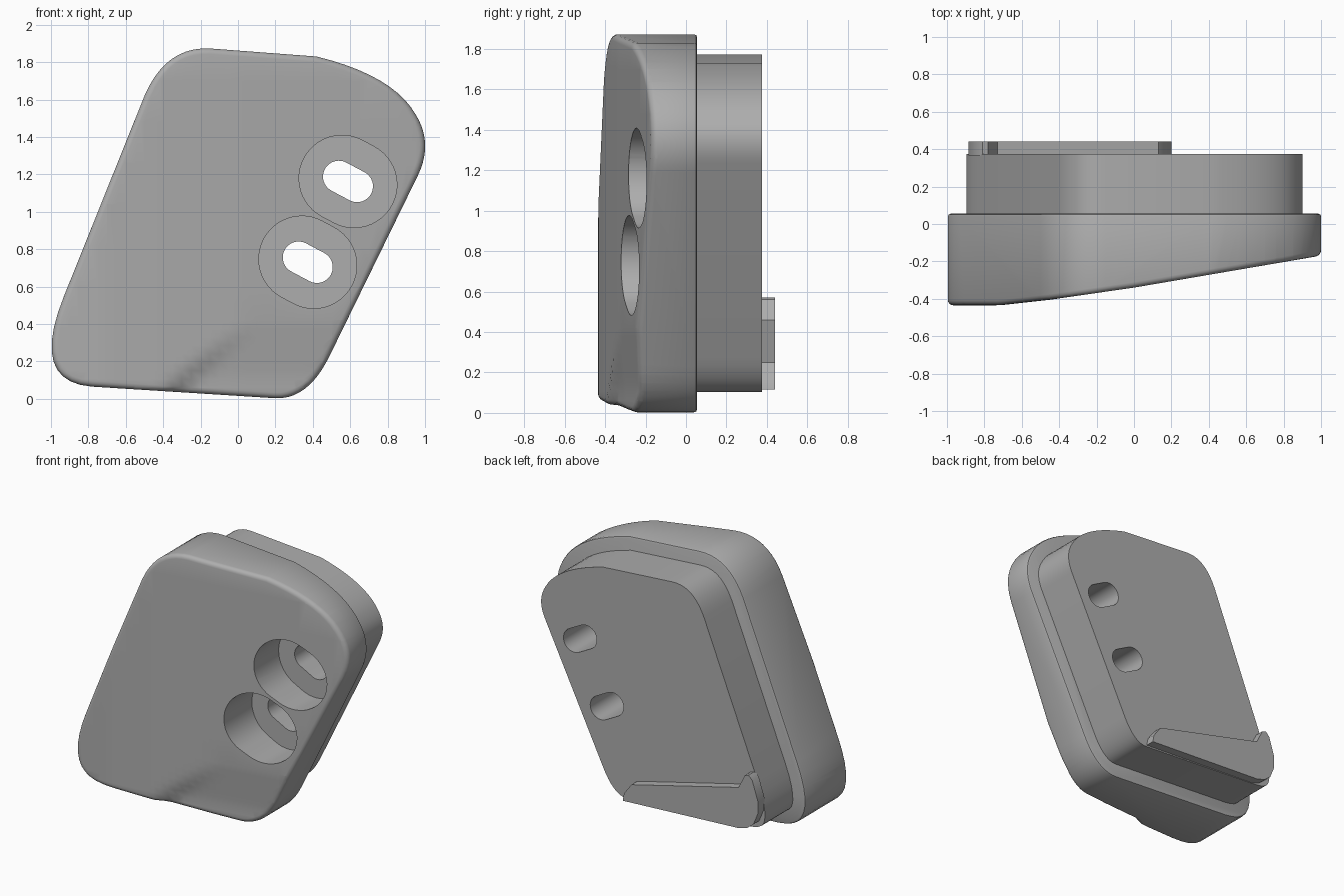
import bpy, bmesh, math
from mathutils import Vector

cube = bpy.data.objects.get("Cube")
if cube:
    bpy.data.objects.remove(cube, do_unlink=True)

grey = bpy.data.materials.new("plain_grey")
grey.use_nodes = True
grey.diffuse_color = (0.42, 0.42, 0.42, 1)
grey.node_tree.nodes["Principled BSDF"].inputs["Base Color"].default_value = grey.diffuse_color

# Rounded corners of the outline, counter-clockwise: start, control, end (x, z)
CORNERS = [
    ((-0.93, 0.55), (-1.117, 0.09), (-0.78, 0.065)),
    ((0.2, 0.003), (0.376, -0.005), (0.49, 0.23)),
    ((0.96, 1.19), (1.046, 1.365), (0.95, 1.52)),
    ((0.95, 1.52), (0.83, 1.73), (0.42, 1.83)),
    ((-0.15, 1.873), (-0.386, 1.885), (-0.5, 1.62)),
]


def outline(steps=10):
    pts = []
    for a, b, c in CORNERS:
        a, b, c = Vector(a), Vector(b), Vector(c)
        for i in range(steps + 1):
            t = i / steps
            p = a * (1 - t) ** 2 + b * 2 * t * (1 - t) + c * t * t
            if not pts or (p - pts[-1]).length > 1e-4:
                pts.append(p)
    return pts


def inset(pts, d):
    result = []
    for i, p in enumerate(pts):
        t = (pts[(i + 1) % len(pts)] - p).normalized() + (p - pts[i - 1]).normalized()
        t.normalize()
        result.append(p + Vector((-t.y, t.x)) * d)
    return result


def slot(cx, cz, half, radius, steps=24):
    """Oblong hole outline, tilted down towards +x."""
    tilt = math.radians(-28)
    axis = Vector((math.cos(tilt), math.sin(tilt))) * half
    pts = []
    for side in (1, -1):
        start = tilt - math.pi / 2 + (0 if side == 1 else math.pi)
        for i in range(steps + 1):
            a = start + math.pi * i / steps
            pts.append(Vector((cx, cz)) + axis * side
                       + Vector((math.cos(a), math.sin(a))) * radius)
    return pts


def prism(pts, front, back):
    """Extrude an x-z profile along y; returns bmesh."""
    bm = bmesh.new()
    f = bm.faces.new([bm.verts.new((p[0], front, p[1])) for p in pts])
    ext = bmesh.ops.extrude_face_region(bm, geom=[f])["geom"]
    for v in ext:
        if isinstance(v, bmesh.types.BMVert):
            v.co.y = back
    bmesh.ops.recalc_face_normals(bm, faces=bm.faces[:])
    return bm


def finish(name, bm):
    bmesh.ops.recalc_face_normals(bm, faces=bm.faces[:])
    me = bpy.data.meshes.new(name)
    bm.to_mesh(me)
    bm.free()
    me.materials.append(grey)
    ob = bpy.data.objects.new(name, me)
    bpy.context.collection.objects.link(ob)
    return ob


def activate(ob):
    bpy.ops.object.select_all(action="DESELECT")
    ob.select_set(True)
    bpy.context.view_layer.objects.active = ob


def cut(ob, pts, front, back):
    cutter = finish("hole_cutter", prism(pts, front, back))
    cutter.hide_render = True
    mod = ob.modifiers.new("hole", "BOOLEAN")
    mod.operation, mod.solver, mod.object = "DIFFERENCE", "EXACT", cutter
    activate(ob)
    bpy.ops.object.modifier_apply(modifier=mod.name)
    bpy.data.objects.remove(cutter, do_unlink=True)


def round_rim(bm, y, width, segments):
    rim = [e for e in bm.edges if all(abs(v.co.y - y) < 1e-4 for v in e.verts)]
    bmesh.ops.bevel(bm, geom=rim, offset=width, segments=segments, profile=0.5,
                    affect="EDGES")


SLOPE = [(-1.2, -0.435), (-0.72, -0.435), (-0.45, -0.405), (0, -0.34), (1.2, -0.135)]


def front_depth(x, z):
    """Sloping front, with a shallow step that fades out above the lower edge."""
    y = SLOPE[-1][1]
    for (x0, y0), (x1, y1) in zip(SLOPE, SLOPE[1:]):
        if x0 <= x <= x1:
            y = y0 + (y1 - y0) * (x - x0) / (x1 - x0)
            break
    across = ((x + 0.35) * 0.33 - (z - 0.05) * 0.4) / 0.52
    t = min(1, max(0, across / 0.07 + 0.5))
    fade = min(1, max(0, (0.42 - z) / 0.3))
    return y + 0.035 * fade * t * t * (3 - 2 * t)


shape = outline()

# Front shell: flat block, rounded rims, then sloped front
FLAT = -1.0
bm = prism(shape, FLAT, 0.055)
round_rim(bm, FLAT, 0.03, 4)
round_rim(bm, 0.055, 0.015, 2)
for axis, lo, count, step in ((0, -0.95, 39, 0.05), (2, 0.06, 9, 0.045), (2, 0.6, 6, 0.22)):
    for i in range(count):
        co, no = Vector(), Vector()
        co[axis], no[axis] = lo + i * step, 1
        faces = [f for f in bm.faces if f.calc_center_median().y < FLAT + 0.04]
        geom = set(faces)
        for f in faces:
            geom.update(f.edges)
            geom.update(f.verts)
        bmesh.ops.bisect_plane(bm, geom=list(geom), plane_co=co, plane_no=no, dist=1e-4)
for v in bm.verts:
    if v.co.y < FLAT + 0.04:
        v.co.y = front_depth(v.co.x, v.co.z) + v.co.y - FLAT
front_shell = finish("front_shell", bm)

# Back plate
back_plate = finish("back_plate", prism(inset(shape, 0.1), 0.04, 0.375))

# Two counterbored slots
for cx, cz in ((0.588, 1.162), (0.373, 0.73)):
    cut(front_shell, slot(cx, cz, 0.036, 0.23), -0.8, 0.0)
    cut(front_shell, slot(cx, cz, 0.055, 0.085), -0.8, 0.3)
    cut(back_plate, slot(cx, cz, 0.055, 0.085), -0.1, 0.6)

# Hooked ledge at the bottom of the back
ledge = finish("hooked_ledge", prism([
    (0.2, 0.115), (0.19, 0.17), (0.13, 0.25), (-0.73, 0.46), (-0.78, 0.56),
    (-0.81, 0.57), (-0.84, 0.54), (-0.885, 0.4), (-0.885, 0.31), (-0.85, 0.225),
    (-0.8, 0.185), (-0.73, 0.165)], 0.365, 0.44))

for ob in (front_shell, back_plate, ledge):
    activate(ob)
    bpy.ops.object.shade_smooth_by_angle(angle=math.radians(30))
